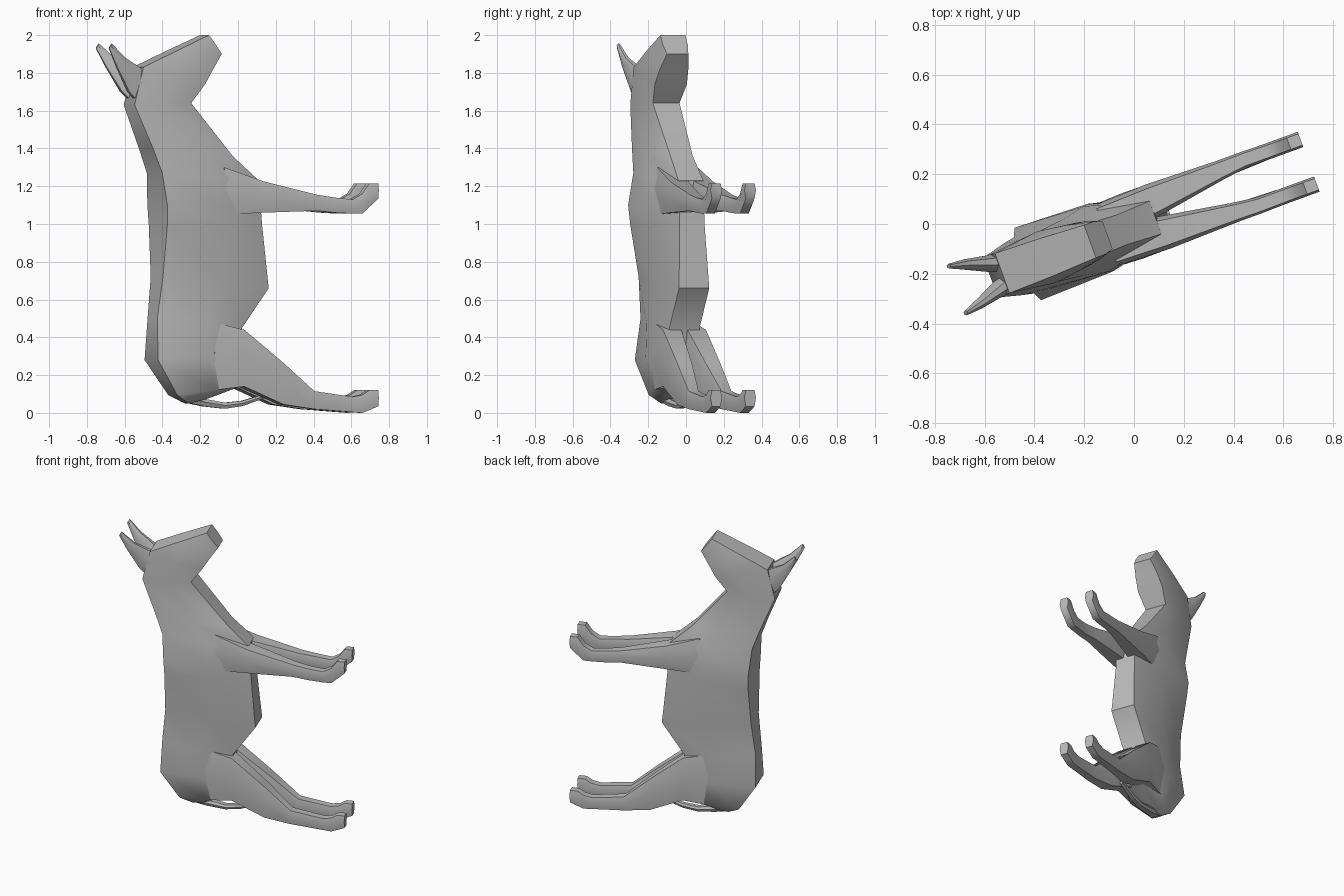
import bpy, bmesh, math
from mathutils import Matrix, Vector

cube = bpy.data.objects.get("Cube")
if cube:
    bpy.data.objects.remove(cube)

grey = bpy.data.materials.new("plain grey")
grey.use_nodes = True
grey.diffuse_color = (0.5, 0.5, 0.5, 1)
grey.node_tree.nodes["Principled BSDF"].inputs["Base Color"].default_value = (0.5, 0.5, 0.5, 1)

# The animal is reared upright and turned about the vertical axis
TURN = Matrix.Rotation(math.radians(20), 4, 'Z') @ Matrix.Translation((0, -0.005, 0))


def loft(name, rings, smooth=40):
    """Skin six-sided rings: back point, front point, centre, three half widths."""
    bm = bmesh.new()
    loops = []
    for back, front, mid, widths in rings:
        b, f = Vector((back[0], 0, back[1])), Vector((front[0], 0, front[1]))
        half = list(zip((0, 0.55, 1), widths))
        outline = [(t, w) for t, w in half] + [(t, -w) for t, w in reversed(half)]
        loops.append([bm.verts.new(b.lerp(f, t) + Vector((0, mid + w, 0))) for t, w in outline])
    for a, b in zip(loops, loops[1:]):
        for i in range(len(a)):
            j = (i + 1) % len(a)
            bm.faces.new((a[i], a[j], b[j], b[i]))
    bm.faces.new(loops[0])
    bm.faces.new(loops[-1])
    bmesh.ops.recalc_face_normals(bm, faces=bm.faces)
    bm.transform(TURN)
    mesh = bpy.data.meshes.new(name)
    bm.to_mesh(mesh)
    bm.free()
    obj = bpy.data.objects.new(name, mesh)
    bpy.context.collection.objects.link(obj)
    mesh.materials.append(grey)
    bpy.ops.object.select_all(action='DESELECT')
    obj.select_set(True)
    bpy.context.view_layer.objects.active = obj
    bpy.ops.object.shade_smooth_by_angle(angle=math.radians(smooth))
    return obj


# Rump, trunk, neck and head in one skin
loft("body_and_head", [
    ((-.29, .05), (-.17, .08), 0, (.03, .05, .03)),
    ((-.37, .095), (0, .145), 0, (.07, .12, .07)),
    ((-.49, .28), (-.01, .30), 0, (.105, .14, .09)),
    ((-.484, .50), (-.01, .45), 0, (.075, .135, .085)),
    ((-.459, .72), (.14, .66), 0, (.095, .14, .085)),
    ((-.452, 1.0), (.108, 1.0), 0, (.145, .145, .07)),
    ((-.456, 1.10), (.10, 1.10), 0, (.155, .145, .07)),
    ((-.472, 1.27), (.09, 1.23), 0, (.12, .14, .07)),
    ((-.52, 1.40), (-.055, 1.36), 0, (.11, .12, .063)),
    ((-.615, 1.63), (-.293, 1.64), 0, (.085, .10, .075)),
    ((-.565, 1.83), (-.22, 1.74), 0, (.085, .11, .09)),
    ((-.38, 1.915), (-.17, 1.82), 0, (.08, .095, .08)),
    ((-.19, 2.0), (-.115, 1.9), 0, (.07, .07, .06)),
])

# Leg stations: distance out, lower and upper height, inner and outer edge
FRONT = [(-.12, 1.05, 1.30, 0, .13), (.10, 1.06, 1.225, 0, .138), (.40, 1.07, 1.155, .05, .13),
         (.50, 1.06, 1.14, .063, .13), (.60, 1.055, 1.13, .063, .128),
         (.655, 1.055, 1.16, .063, .128), (.695, 1.09, 1.215, .063, .128),
         (.745, 1.135, 1.215, .063, .128)]
REAR = [(-.18, .12, .48, 0, .13), (-.01, .14, .44, 0, .138), (.21, .045, .265, .025, .135),
        (.385, .02, .115, .055, .13), (.60, .004, .085, .063, .128),
        (.655, 0, .095, .063, .128), (.695, .015, .12, .063, .128),
        (.745, .035, .12, .063, .128)]

# Ear stations: rear edge, front edge, inner and outer edge
EAR = [((-.58, 1.64), (-.53, 1.80), .005, .085), ((-.64, 1.70), (-.58, 1.83), .02, .09),
       ((-.715, 1.83), (-.67, 1.88), .06, .105), ((-.765, 1.93), (-.75, 1.955), .09, .11)]

for side, sign in (("left", 1), ("right", -1)):
    for part, stations in (("front_leg", FRONT), ("rear_leg", REAR)):
        loft(f"{part}_{side}", [
            ((u, lo), (u, hi), sign * (a + b) / 2, [k * (b - a) / 2 for k in (.75, 1, .75)])
            for u, lo, hi, a, b in stations], 50)
    loft(f"ear_{side}", [
        (back, front, sign * (a + b) / 2, [k * (b - a) / 2 for k in (.5, 1, .4)])
        for back, front, a, b in EAR])

# Tail hanging under the rump, swept forward between the hind legs
loft("tail", [((u, z - r), (u, z + r), 0, (r, 1.5 * r, r)) for u, z, r in (
    (-.32, .085, .025), (-.20, .055, .02), (-.08, .038, .016), (.02, .05, .014), (.15, .09, .01))])
